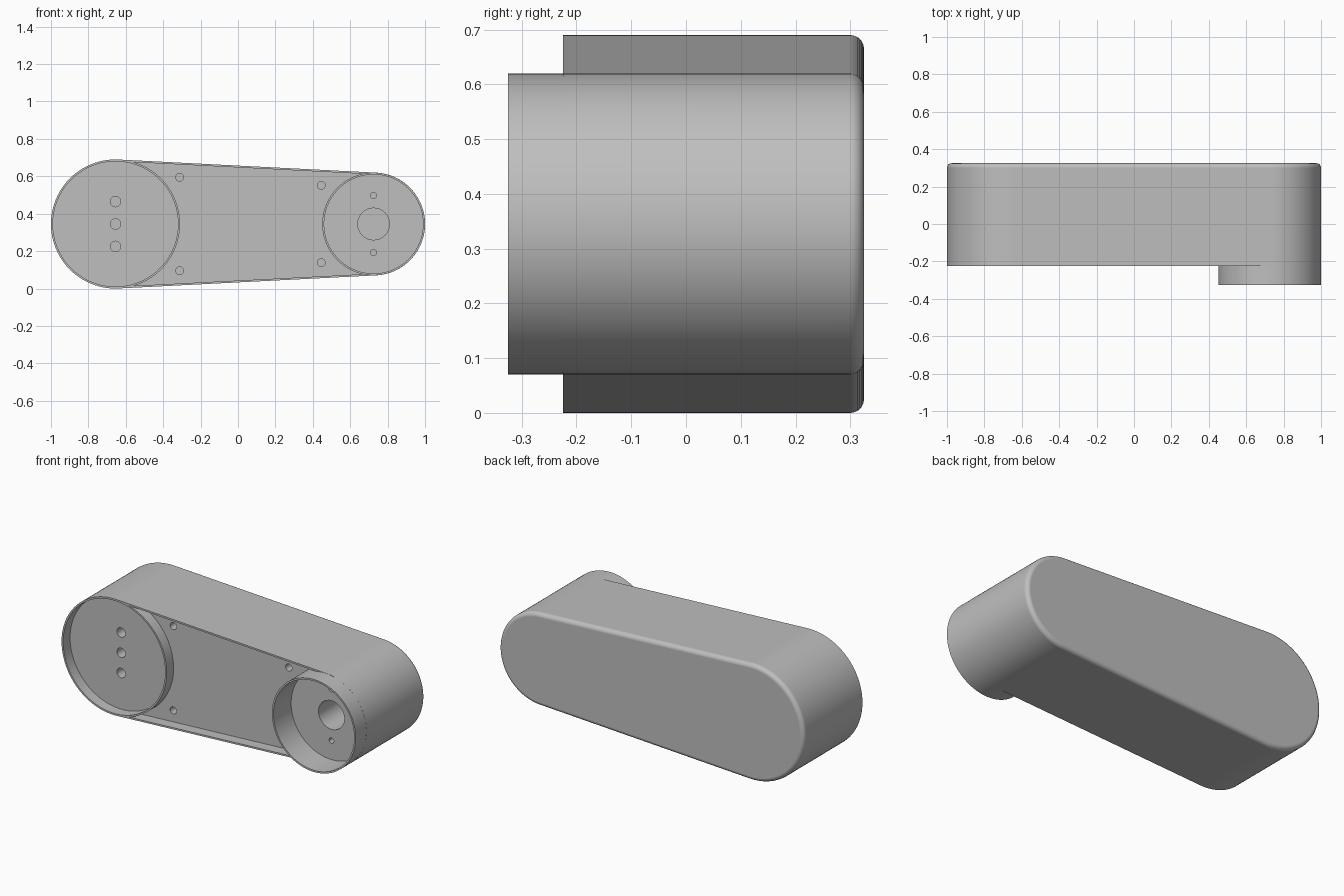
import bpy, bmesh
from math import sin, cos, pi, asin

cube = bpy.data.objects.get("Cube")
if cube:
    bpy.data.objects.remove(cube, do_unlink=True)

# Main dimensions
BIG_X, BIG_R = -0.655, 0.345
SMALL_X, SMALL_R = 0.725, 0.275
MID_Z = 0.345
FRONT, BACK, FLOOR, CUP_FRONT = -0.225, 0.325, -0.16, -0.325
WALL, FILLET, SEG = 0.01, 0.025, 64

grey = bpy.data.materials.new("plain grey")
grey.use_nodes = True
grey.diffuse_color = (0.52, 0.52, 0.52, 1)
grey.node_tree.nodes["Principled BSDF"].inputs["Base Color"].default_value = grey.diffuse_color


def arc(x, r, start, end, n):
    steps = [start + (end - start) * i / n for i in range(n + 1)]
    return [(x + r * cos(a), MID_Z + r * sin(a)) for a in steps]


def hull(inset):
    """Tapered outline: two arcs joined by their common tangents."""
    t = pi / 2 - asin((BIG_R - SMALL_R) / (SMALL_X - BIG_X))
    return (arc(BIG_X, BIG_R - inset, t, 2 * pi - t, SEG)
            + arc(SMALL_X, SMALL_R - inset, -t, t, SEG))


def circle(x, r, z=MID_Z, n=2 * SEG):
    return [(px, pz + z - MID_Z) for px, pz in arc(x, r, 0, 2 * pi, n)[:-1]]


def loft(name, rings, loop=False):
    """Bridge (outline, y) rings; cap the ends, or join them when loop is set."""
    bm = bmesh.new()
    rows = [[bm.verts.new((x, y, z)) for x, z in pts] for pts, y in rings]
    pairs = list(zip(rows, rows[1:]))
    if loop:
        pairs.append((rows[-1], rows[0]))
    else:
        bm.faces.new(rows[0])
        bm.faces.new(rows[-1])
    for a, b in pairs:
        for i in range(len(a)):
            j = (i + 1) % len(a)
            bm.faces.new((a[i], a[j], b[j], b[i]))
    bmesh.ops.recalc_face_normals(bm, faces=bm.faces)
    mesh = bpy.data.meshes.new(name)
    bm.to_mesh(mesh)
    bm.free()
    mesh.materials.append(grey)
    obj = bpy.data.objects.new(name, mesh)
    bpy.context.collection.objects.link(obj)
    return obj


def activate(obj):
    bpy.ops.object.select_all(action="DESELECT")
    obj.select_set(True)
    bpy.context.view_layer.objects.active = obj


def smooth(obj):
    activate(obj)
    bpy.ops.object.shade_smooth_by_angle(angle=pi / 6)
    mod = obj.modifiers.new("even normals", "WEIGHTED_NORMAL")
    mod.keep_sharp = True


# Housing with rounded back edge and a shallow front recess
rings = []
for i in range(9):
    a = pi / 2 * i / 8
    rings.append((hull(FILLET * (1 - sin(a))), BACK - FILLET * (1 - cos(a))))
rings += [(hull(0), FRONT), (hull(WALL), FRONT), (hull(WALL), FLOOR)]
housing = loft("housing", rings)

# Blind holes in the recess floor: x, z, radius, depth
holes = [(BIG_X, MID_Z + dz, 0.028, 0.1) for dz in (-0.12, 0, 0.12)]
holes += [(SMALL_X, MID_Z + dz, 0.016, 0.1) for dz in (-0.152, 0.152)]
holes += [(SMALL_X, MID_Z, 0.085, 0.25)]
for side in (-1, 1):
    holes += [(-0.312, MID_Z + side * 0.25, 0.021, 0.1),
              (0.445, MID_Z + side * 0.207, 0.021, 0.1)]
for x, z, r, depth in holes:
    outline = circle(x, r, z, 32)
    cutter = loft("hole_cutter", [(outline, FLOOR - 0.02), (outline, FLOOR + depth)])
    cutter.hide_render = True
    activate(housing)
    mod = housing.modifiers.new("hole", "BOOLEAN")
    mod.operation, mod.solver, mod.object = "DIFFERENCE", "EXACT", cutter
    bpy.ops.object.modifier_apply(modifier=mod.name)
    bpy.data.objects.remove(cutter, do_unlink=True)
smooth(housing)

# Thin round collars standing on the recess floor
for name, x, r, front in (("large_collar", BIG_X, BIG_R, FRONT),
                          ("small_collar", SMALL_X, SMALL_R, CUP_FRONT)):
    outer, inner = circle(x, r - 0.0005), circle(x, r - WALL - 0.0005)
    base = FLOOR + 0.005
    smooth(loft(name, [(outer, base), (outer, front), (inner, front), (inner, base)], loop=True))
